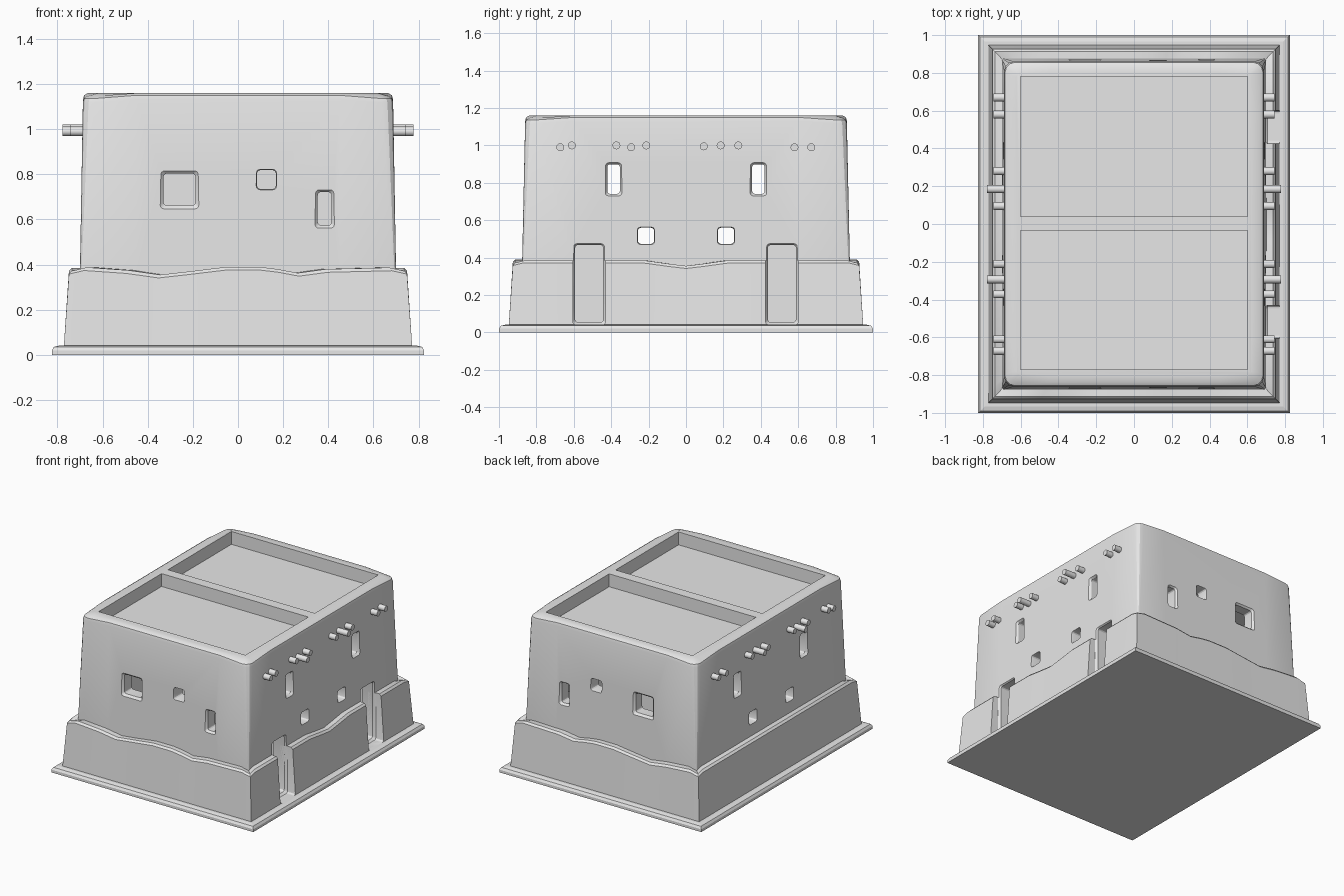
import bpy, bmesh, math
from mathutils import Vector

cube = bpy.data.objects.get("Cube")
if cube:
    bpy.data.objects.remove(cube, do_unlink=True)

clay = bpy.data.materials.new("pale_clay")
clay.use_nodes = True
clay.diffuse_color = (0.8, 0.8, 0.8, 1)
clay.node_tree.nodes["Principled BSDF"].inputs["Base Color"].default_value = (0.8, 0.8, 0.8, 1)


def loft(name, rings, caps=True, closed=False):
    """Skin a list of equal-length point rings into a mesh object."""
    bm = bmesh.new()
    vs = [[bm.verts.new(p) for p in ring] for ring in rings]
    pairs = list(zip(vs, vs[1:]))
    if closed:
        pairs.append((vs[-1], vs[0]))
    for a, b in pairs:
        for i in range(len(a)):
            j = (i + 1) % len(a)
            bm.faces.new((a[i], a[j], b[j], b[i]))
    if caps and not closed:
        bm.faces.new(vs[0])
        bm.faces.new(vs[-1])
    bmesh.ops.recalc_face_normals(bm, faces=bm.faces)
    mesh = bpy.data.meshes.new(name)
    bm.to_mesh(mesh)
    bm.free()
    obj = bpy.data.objects.new(name, mesh)
    bpy.context.collection.objects.link(obj)
    mesh.materials.append(clay)
    return obj


def rounded(hx, hy, r, n=3):
    """Rounded rectangle as (x, y) pairs, counter-clockwise."""
    pts = []
    for k, (sx, sy) in enumerate(((1, 1), (-1, 1), (-1, -1), (1, -1))):
        for i in range(n + 1):
            a = (k + i / n) * math.pi / 2
            pts.append((sx * (hx - r) + r * math.cos(a), sy * (hy - r) + r * math.sin(a)))
    return pts


def box(name, x0, x1, y0, y1, z0, z1):
    rect = ((x0, y0), (x1, y0), (x1, y1), (x0, y1))
    return loft(name, [[(x, y, z) for x, y in rect] for z in (z0, z1)])


def opening(axis, sign, c, z, hw, hh, flare):
    """Cutter for a wall opening with a chamfered outer rim."""
    face = (0.70 if axis == "x" else 0.876) - 0.021 * (z - 0.38)
    rings = []
    for depth, grow in ((face - 0.16, 0), (face - 0.014, 0), (face + 0.004, flare), (face + 0.35, flare)):
        ring = []
        for u, v in rounded(hw - flare + grow, hh - flare + grow, 0.016):
            along = c + u
            ring.append((sign * depth, along, z + v) if axis == "x" else (along, sign * depth, z + v))
        rings.append(ring)
    return loft("opening_cutter", rings)


def cut(target, cutters):
    bpy.context.view_layer.objects.active = target
    for c in cutters:
        c.hide_render = True
        m = target.modifiers.new("cut", "BOOLEAN")
        m.operation, m.solver, m.object = "DIFFERENCE", "EXACT", c
        bpy.ops.object.modifier_apply(modifier=m.name)


def smooth(obj):
    bpy.ops.object.select_all(action="DESELECT")
    obj.select_set(True)
    bpy.context.view_layer.objects.active = obj
    bpy.ops.object.shade_smooth_by_angle(angle=math.radians(25))


# Ground slab with a softened rim
loft("base_slab", [[(x * sx, y * sy, z) for sx, sy in ((1, 1), (-1, 1), (-1, -1), (1, -1))]
                   for x, y, z in ((0.825, 1, 0), (0.825, 1, 0.02), (0.815, 0.99, 0.036), (0.79, 0.965, 0.042))])

# Main walls: tapered loft, corners drooping slightly at the roof line
def wall_ring(hx, hy, r, z, droop):
    ring = []
    corners = rounded(hx, hy, r)
    for k in range(4):
        arc = [(x, y, z - droop) for x, y in corners[4 * k:4 * k + 4]]
        (ax, ay, _), (bx, by, _) = arc[0], arc[-1]
        flat = (0.45, 0.6)
        before = (ax, math.copysign(flat[1], ay), z) if k % 2 == 0 else (math.copysign(flat[0], ax), ay, z)
        after = (math.copysign(flat[0], bx), by, z) if k % 2 == 0 else (bx, math.copysign(flat[1], by), z)
        ring += [before] + arc + [after]
    return ring


walls = loft("house_walls", [wall_ring(*p) for p in (
    (0.71, 0.884, 0.01, 0.03, 0), (0.70, 0.876, 0.015, 0.38, 0), (0.687, 0.86, 0.05, 1.13, 0.012),
    (0.682, 0.855, 0.05, 1.15, 0.014), (0.665, 0.838, 0.05, 1.16, 0.012), (0.62, 0.8, 0.02, 1.16, 0))])

# Two rooms and two sunken roof decks
cutters = []
for y0, y1 in ((0.04, 0.78), (-0.77, -0.035)):
    cutters.append(box("room_cutter", -0.6, 0.6, y0, y1, 0.02, 0.97))
    cutters.append(box("deck_cutter", -0.6, 0.6, y0, y1, 1.065, 1.3))

# Windows: matching on opposite walls
for s in (-1, 1):
    for e in (-1, 1):
        cutters.append(opening("x", s, 0.387 * e, 0.82, 0.045, 0.09, 0.011))
        cutters.append(opening("x", s, 0.214 * e, 0.517, 0.047, 0.047, 0.004))
    cutters.append(opening("y", s, -0.259, 0.733, 0.088, 0.088, 0.017))
    cutters.append(opening("y", s, 0.126, 0.777, 0.046, 0.046, 0.004))
    cutters.append(opening("y", s, 0.384, 0.648, 0.045, 0.088, 0.014))

# Doorways in one long wall, also cut through the skirt
doors = [opening("x", 1, y, 0.261, 0.087, 0.219, 0.012) for y in (-0.518, 0.513)]
cut(walls, cutters + doors)

# Skirt around the walls with an uneven worn top edge
front = ((-1, 0.372), (-0.91, 0.388), (-0.66, 0.375), (-0.47, 0.355), (-0.27, 0.372), (-0.07, 0.39),
         (0.13, 0.39), (0.24, 0.38), (0.36, 0.363), (0.53, 0.38), (0.91, 0.387), (1, 0.372))
side = ((-1, 0.372), (-0.94, 0.386), (-0.25, 0.386), (-0.1, 0.367), (0, 0.356), (0.1, 0.367),
        (0.25, 0.386), (0.94, 0.386), (1, 0.372))
path = [(u, -1, h) for u, h in front[:-1]] + [(1, u, h) for u, h in side[:-1]]
path += [(u, 1, h) for u, h in front[:0:-1]] + [(-1, u, h) for u, h in (side[-1], side[-2], side[1])]


def skirt_ring(hx, hy, drop=None):
    return [(u * hx, v * hy, 0.03 if drop is None else h - drop) for u, v, h in path]


skirt = loft("wall_skirt", [skirt_ring(0.772, 0.948), skirt_ring(0.749, 0.926, 0.014), skirt_ring(0.736, 0.913, 0),
                            skirt_ring(0.65, 0.82, 0), skirt_ring(0.65, 0.82)], closed=True)
cut(skirt, doors)

for c in cutters + doors:
    bpy.data.objects.remove(c, do_unlink=True)
smooth(walls)
smooth(skirt)

# Round roof beams poking out of both long walls
beams = ((-0.672, 0.99), (-0.61, 1), (-0.372, 1), (-0.293, 0.99), (-0.212, 1),
         (0.095, 0.995), (0.185, 1), (0.28, 1), (0.58, 0.99), (0.67, 0.99))
for label, s in (("left", 1), ("right", -1)):
    for i, (y, z) in enumerate(beams):
        tip = 0.778 if i in (3, 6) else 0.743
        rings = [[(s * x, y + 0.021 * math.cos(a), z + 0.021 * math.sin(a))
                  for a in (k * math.tau / 16 for k in range(16))] for x in (0.63, tip)]
        smooth(loft(f"{label}_roof_beam_{i + 1}", rings))
